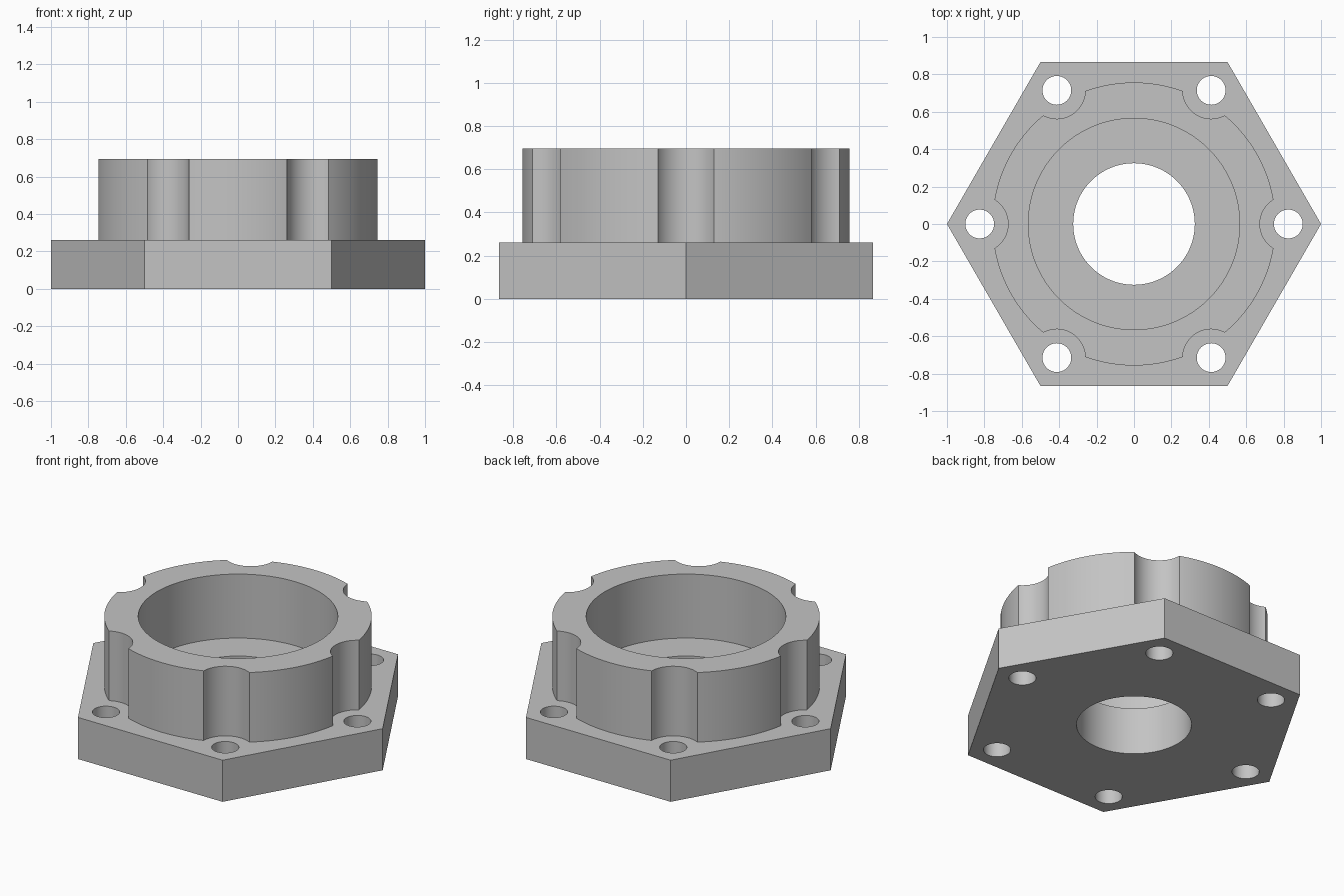
import bpy
import math

if "Cube" in bpy.data.objects:
    bpy.data.objects.remove(bpy.data.objects["Cube"], do_unlink=True)

# Main dimensions
FLANGE_TOP, FLOOR, TOP = 0.26, 0.295, 0.695
BOLT_CIRCLE = 0.825
STEPS = [math.radians(60 * i) for i in range(6)]

grey = bpy.data.materials.new("plain grey")
grey.use_nodes = True
colour = (0.55, 0.55, 0.55, 1)
grey.diffuse_color = colour
grey.node_tree.nodes["Principled BSDF"].inputs["Base Color"].default_value = colour


def prism(name, radius, bottom, top, x=0, y=0, sides=128):
    bpy.ops.mesh.primitive_cylinder_add(
        vertices=sides, radius=radius, depth=top - bottom,
        location=(x, y, (bottom + top) / 2))
    obj = bpy.context.object
    obj.name = name
    return obj


def combine(target, tool, operation):
    mod = target.modifiers.new("combine", "BOOLEAN")
    mod.operation = operation
    mod.solver = "EXACT"
    mod.object = tool
    bpy.context.view_layer.objects.active = target
    bpy.ops.object.modifier_apply(modifier=mod.name)
    bpy.data.objects.remove(tool, do_unlink=True)


def ring_cut(target, radius, sides):
    # Six vertical cuts, one towards each flange corner
    for a in STEPS:
        cutter = prism("cutter", radius, -1, 2, BOLT_CIRCLE * math.cos(a),
                       BOLT_CIRCLE * math.sin(a), sides)
        combine(target, cutter, "DIFFERENCE")


# Hexagonal flange with corners on the x axis
flange = prism("flanged_collar", 1, 0, FLANGE_TOP, sides=6)
flange.rotation_euler.z = math.radians(30)
bpy.ops.object.transform_apply(location=True, rotation=True, scale=True)

# Round collar with six scalloped reliefs
collar = prism("collar", 0.757, 0.1, TOP)
ring_cut(collar, 0.152, 64)
combine(flange, collar, "UNION")

# Bolt holes, wide pocket and centre bore
ring_cut(flange, 0.077, 48)
combine(flange, prism("pocket", 0.565, FLOOR, 2), "DIFFERENCE")
combine(flange, prism("bore", 0.325, -1, 2), "DIFFERENCE")

# Finish
flange.data.materials.clear()
flange.data.materials.append(grey)
for face in flange.data.polygons:
    face.material_index = 0
bpy.ops.object.select_all(action="DESELECT")
flange.select_set(True)
bpy.context.view_layer.objects.active = flange
bpy.ops.object.shade_smooth_by_angle(angle=math.radians(30))
